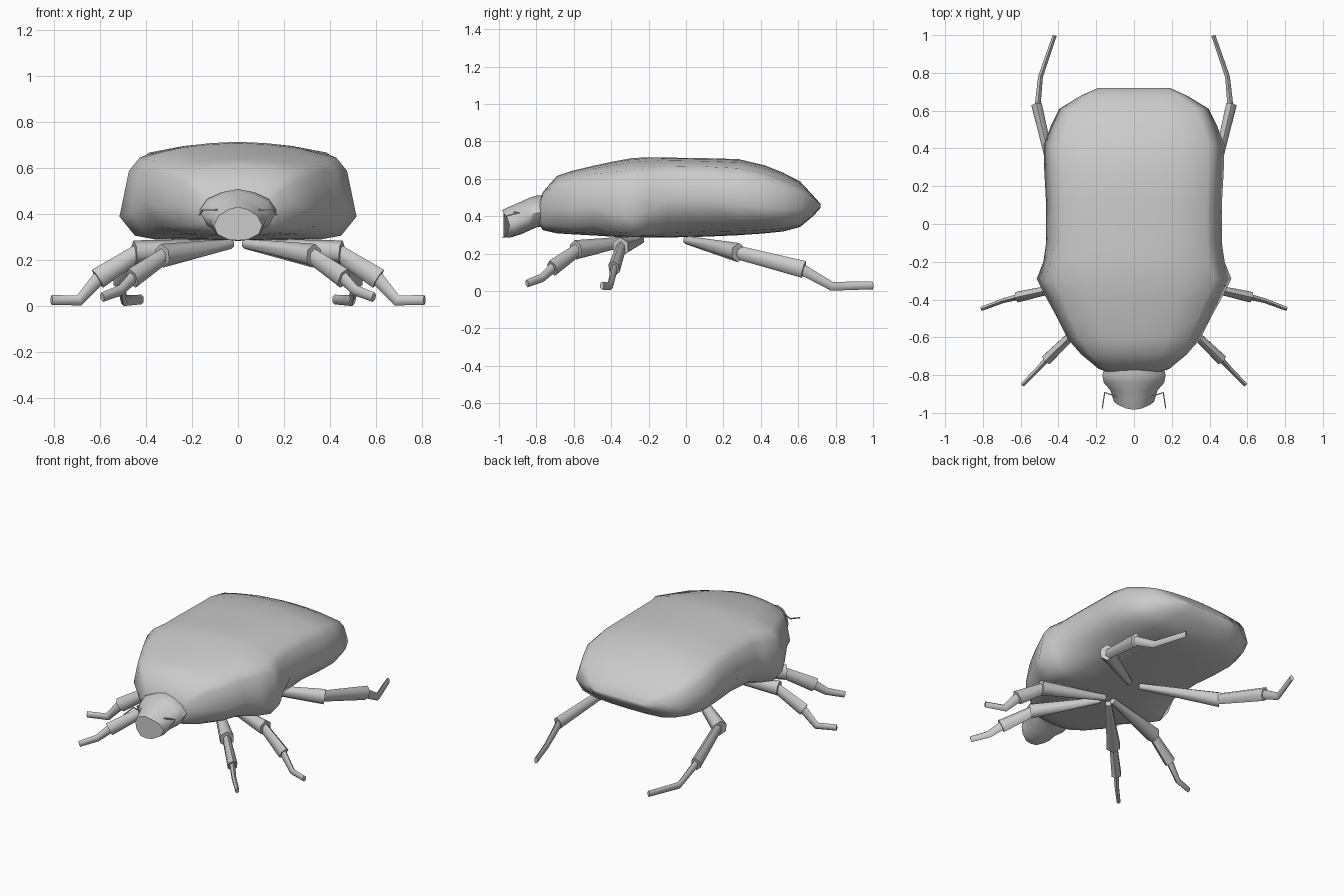
import bpy, bmesh, math
from mathutils import Vector

if "Cube" in bpy.data.objects:
    bpy.data.objects.remove(bpy.data.objects["Cube"])

grey = bpy.data.materials.new("beetle grey")
grey.diffuse_color = (0.6, 0.6, 0.6, 1)
grey.use_nodes = True
grey.node_tree.nodes["Principled BSDF"].inputs["Base Color"].default_value = grey.diffuse_color


def finish(name, bm, angle=None):
    bmesh.ops.recalc_face_normals(bm, faces=bm.faces[:])
    mesh = bpy.data.meshes.new(name)
    bm.to_mesh(mesh)
    bm.free()
    ob = bpy.data.objects.new(name, mesh)
    bpy.context.collection.objects.link(ob)
    mesh.materials.append(grey)
    for p in mesh.polygons:
        p.use_smooth = True
    if angle:
        bpy.ops.object.select_all(action='DESELECT')
        ob.select_set(True)
        bpy.context.view_layer.objects.active = ob
        bpy.ops.object.shade_smooth_by_angle(angle=math.radians(angle))
    return ob


def loft(bm, rings):
    """Skin a list of closed point rings and cap both ends."""
    rows = [[bm.verts.new(p) for p in ring] for ring in rings]
    n = len(rows[0])
    for a, b in zip(rows, rows[1:]):
        for i in range(n):
            j = (i + 1) % n
            bm.faces.new((a[i], a[j], b[j], b[i]))
    bm.faces.new(rows[0])
    bm.faces.new(rows[-1])


def mirrored(half):
    """Close a half section that starts and ends on the centre line."""
    return half + [(-x, y, z) for x, y, z in half[-2:0:-1]]


# Body: y, half width, height of the widest edge, top, bottom, belly fullness
sections = [
    (-0.79, 0.13, 0.41, 0.46, 0.36, 0.6),
    (-0.765, 0.19, 0.43, 0.53, 0.325, 0.6),
    (-0.69, 0.28, 0.44, 0.615, 0.308, 0.6),
    (-0.61, 0.35, 0.43, 0.642, 0.303, 0.6),
    (-0.50, 0.405, 0.455, 0.668, 0.297, 0.6),
    (-0.39, 0.465, 0.41, 0.692, 0.29, 0.9),
    (-0.29, 0.515, 0.39, 0.71, 0.287, 1.0),
    (-0.20, 0.48, 0.43, 0.715, 0.285, 0.8),
    (-0.10, 0.465, 0.49, 0.713, 0.286, 0.4),
    (0.10, 0.465, 0.485, 0.71, 0.29, 0.2),
    (0.28, 0.475, 0.46, 0.705, 0.298, 0.2),
    (0.42, 0.478, 0.445, 0.672, 0.308, 0.2),
    (0.52, 0.44, 0.435, 0.632, 0.318, 0.3),
    (0.61, 0.395, 0.44, 0.585, 0.342, 0.5),
    (0.68, 0.28, 0.455, 0.51, 0.40, 0.5),
    (0.72, 0.19, 0.455, 0.465, 0.445, 0.5),
]


def body_ring(y, w, edge, top, bottom, full):
    h, d = top - edge, edge - bottom
    return mirrored([
        (0, y, top), (0.25 * w, y, top - 0.02 * h), (0.5 * w, y, top - 0.07 * h),
        (0.83 * w, y, top - 0.20 * h), (0.92 * w, y, top - 0.38 * h), (w, y, edge),
        (0.87 * w, y, bottom + (0.5 - 0.3 * full) * d),
        ((0.6 + 0.1 * full) * w, y, bottom + (0.16 - 0.12 * full) * d),
        (0.33 * w, y, bottom + 0.02 * d), (0, y, bottom)])


bm = bmesh.new()
loft(bm, [body_ring(*s) for s in sections])
finish("body", bm)

# Head: y, half width, top, bottom, bulge of the section towards the front
head = [(-0.74, 0.15, 0.51, 0.35, 0), (-0.80, 0.168, 0.51, 0.34, 0),
        (-0.84, 0.16, 0.497, 0.322, 0), (-0.88, 0.125, 0.478, 0.304, 0),
        (-0.935, 0.115, 0.455, 0.287, 0.02), (-0.983, 0.105, 0.432, 0.287, 0.04)]
bm = bmesh.new()
rings = []
for y, w, top, bottom, bulge in head:
    h = top - bottom
    half = [(0, 0), (0.4, 0.08), (0.8, 0.26), (1, 0.55), (0.85, 0.82), (0.4, 0.98), (0, 1)]
    rings.append(mirrored([(a * w, y + bulge * a * a, top - b * h) for a, b in half]))
loft(bm, rings)
finish("head", bm, 60)


def tube(bm, points, radii, flat=1.0, sides=6):
    """Tapered prism along a path, narrowed sideways by flat."""
    pts = [Vector(p) for p in points]
    rings = []
    for i, p in enumerate(pts):
        d = (pts[min(i + 1, len(pts) - 1)] - pts[max(i - 1, 0)]).normalized()
        side = d.cross(Vector((0, 0, 1))).normalized()
        up = side.cross(d)
        ring = []
        for k in range(sides):
            a = 2 * math.pi * (k + 0.5) / sides
            ring.append(p + radii[i] * (side * math.cos(a) * flat + up * math.sin(a)))
        rings.append(ring)
    loft(bm, rings)


# Legs: root, knee, ankle, foot bend, toe
legs = {
    "front_leg": [(0.03, -0.28, 0.272), (0.33, -0.59, 0.22), (0.46, -0.715, 0.122),
                  (0.51, -0.77, 0.07), (0.59, -0.85, 0.04)],
    "middle_leg": [(0.03, -0.24, 0.272), (0.45, -0.35, 0.235), (0.61, -0.385, 0.12),
                   (0.69, -0.405, 0.026), (0.81, -0.45, 0.028)],
    "rear_leg": [(0.04, 0.0, 0.272), (0.45, 0.28, 0.205), (0.515, 0.63, 0.115),
                 (0.495, 0.78, 0.025), (0.42, 0.998, 0.03)],
}
for name, joints in legs.items():
    for side, label in ((1, "right"), (-1, "left")):
        root, knee, ankle, bend, toe = [Vector((side * x, y, z)) for x, y, z in joints]
        bm = bmesh.new()
        tube(bm, [root, knee], [0.022, 0.052], 0.9)
        tube(bm, [knee.lerp(root, 0.05), ankle], [0.036, 0.046], 0.7)
        tube(bm, [ankle.lerp(knee, 0.05), bend, toe], [0.03, 0.024, 0.021], 0.6)
        finish(f"{label}_{name}", bm, 70)

# Antennae
for side, label in ((1, "right"), (-1, "left")):
    bm = bmesh.new()
    tube(bm, [(side * 0.09, -0.915, 0.42), (side * 0.155, -0.892, 0.418),
              (side * 0.168, -0.975, 0.397)], [0.005, 0.005, 0.004], 1, 4)
    finish(f"{label}_antenna", bm, 50)
